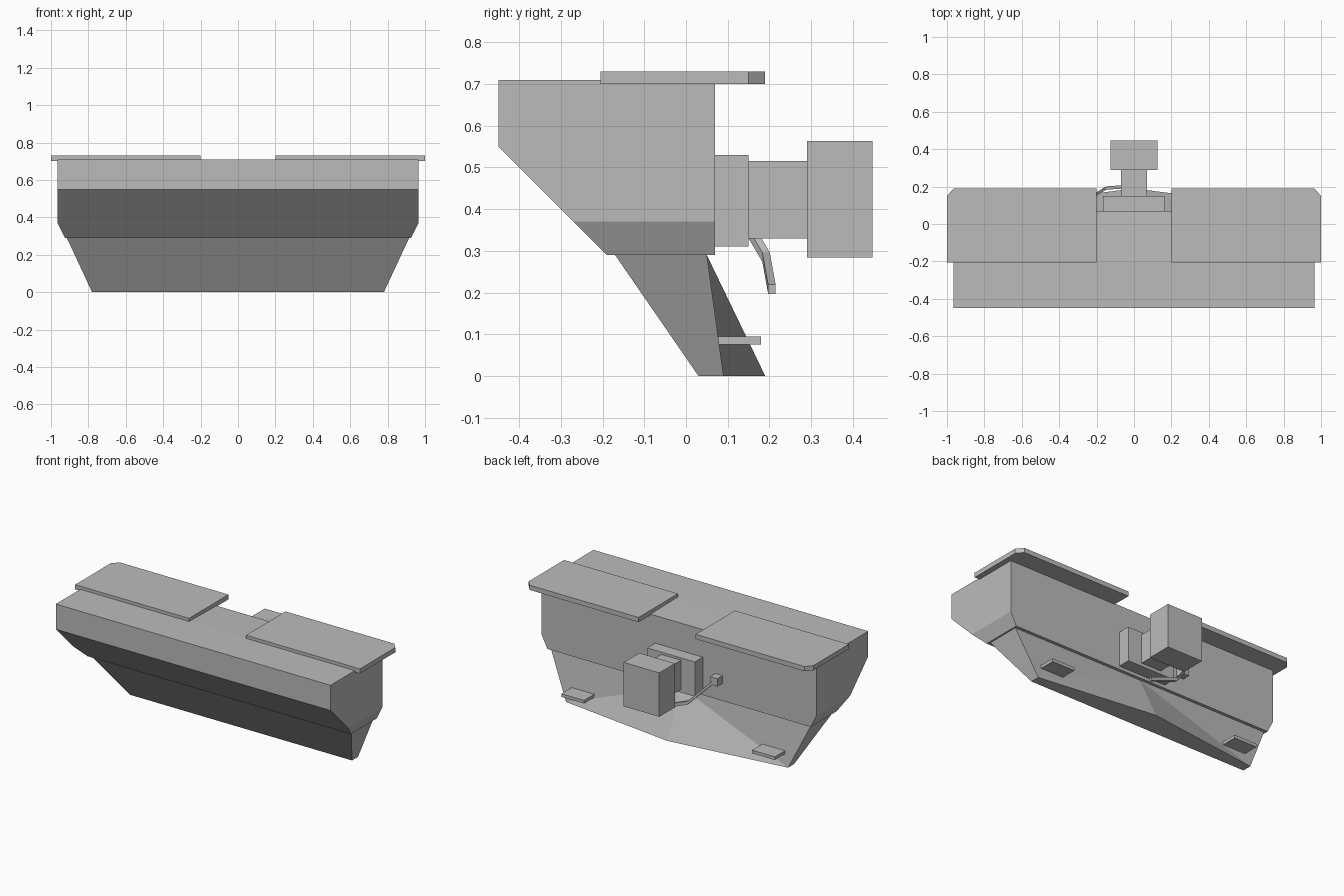
import bpy, bmesh
from mathutils import Vector

cube = bpy.data.objects.get("Cube")
if cube:
    bpy.data.objects.remove(cube, do_unlink=True)

grey = bpy.data.materials.new("plain_grey")
grey.use_nodes = True
colour = (0.5, 0.5, 0.5, 1)
grey.diffuse_color = colour
grey.node_tree.nodes["Principled BSDF"].inputs["Base Color"].default_value = colour


def finish(name, bm):
    bmesh.ops.recalc_face_normals(bm, faces=bm.faces)
    mesh = bpy.data.meshes.new(name)
    bm.to_mesh(mesh)
    bm.free()
    mesh.materials.append(grey)
    obj = bpy.data.objects.new(name, mesh)
    bpy.context.collection.objects.link(obj)
    return obj


def prism(bm, points, offset):
    """Extrude a flat outline along an offset."""
    face = bm.faces.new([bm.verts.new(p) for p in points])
    out = bmesh.ops.extrude_face_region(bm, geom=[face], use_keep_orig=True)
    moved = [g for g in out["geom"] if isinstance(g, bmesh.types.BMVert)]
    bmesh.ops.translate(bm, verts=moved, vec=offset)


def box(name, x, y, z):
    bm = bmesh.new()
    prism(bm, [(x[0], y[0], z[0]), (x[1], y[0], z[0]),
               (x[1], y[1], z[0]), (x[0], y[1], z[0])], (0, 0, z[1] - z[0]))
    return finish(name, bm)


# Main housing: side profile swept across, with lower end corners cut away
W = 0.965
profile = [(-0.45, 0.71), (-0.45, 0.55), (-0.19, 0.29), (0.07, 0.29), (0.07, 0.705), (-0.2, 0.71)]
bm = bmesh.new()
prism(bm, [(-W, y, z) for y, z in profile], (2 * W, 0, 0))
for s in (-1, 1):
    cut = bmesh.ops.bisect_plane(bm, geom=bm.verts[:] + bm.edges[:] + bm.faces[:],
                                 plane_co=(s * W, 0, 0.37), plane_no=(s * 2, 0, -1),
                                 clear_outer=True)
    rim = [g for g in cut["geom_cut"] if isinstance(g, bmesh.types.BMEdge)]
    bmesh.ops.holes_fill(bm, edges=rim)
finish("main_housing", bm)

# Lower skirt: tapered, with a back that swells to a point at the bottom middle
bm = bmesh.new()
v = bm.verts.new
top_mid, low_mid = v((0, 0.05, 0.29)), v((0, 0.19, 0))
ends = []
for s in (-1, 1):
    tf, tb = v((s * 0.915, -0.17, 0.29)), v((s * 0.915, 0.05, 0.29))
    lf, lb = v((s * 0.78, 0.03, 0)), v((s * 0.78, 0.09, 0))
    ends.append((tf, tb, lf, lb))
    for f in ((tf, tb, lb, lf), (tb, top_mid, lb), (lb, top_mid, low_mid)):
        bm.faces.new(f)
a, b = ends
bm.faces.new((a[0], b[0], b[2], a[2]))
bm.faces.new((a[0], b[0], b[1], top_mid, a[1]))
bm.faces.new((a[2], b[2], b[3], low_mid, a[3]))
finish("lower_skirt", bm)

# Top panels and small back tabs, one of each per side
for side, s in (("right", -1), ("left", 1)):
    bm = bmesh.new()
    outline = [(0.2, -0.205), (1, -0.205), (1, 0.15), (0.965, 0.19), (0.2, 0.19)]
    prism(bm, [(s * x, y, 0.70) for x, y in outline], (0, 0, 0.03))
    finish(side + "_top_panel", bm)
    box(side + "_tab", (s * 0.67 - 0.08, s * 0.67 + 0.08), (0.075, 0.18), (0.075, 0.095))

# Rear mount: plate, neck and end block
box("mount_plate", (-0.167, 0.167), (0.07, 0.15), (0.31, 0.53))
box("mount_neck", (-0.07, 0.07), (0.15, 0.29), (0.33, 0.515))
box("end_block", (-0.125, 0.125), (0.29, 0.447), (0.284, 0.563))

# Bent arm with its small pivot block
box("arm_pivot", (-0.305, -0.255), (0.07, 0.12), (0.4, 0.45))
path = [Vector(p) for p in ((-0.28, 0.11, 0.425), (-0.15, 0.192, 0.285), (0.05, 0.206, 0.208))]
bm = bmesh.new()
rings = []
for p in path:
    rings.append([bm.verts.new(p + Vector((0, i * 0.009, j * 0.011)))
                  for i, j in ((-1, -1), (1, -1), (1, 1), (-1, 1))])
for r, q in zip(rings, rings[1:]):
    for i in range(4):
        k = (i + 1) % 4
        bm.faces.new((r[i], r[k], q[k], q[i]))
bm.faces.new(rings[0])
bm.faces.new(rings[-1])
finish("bent_arm", bm)
